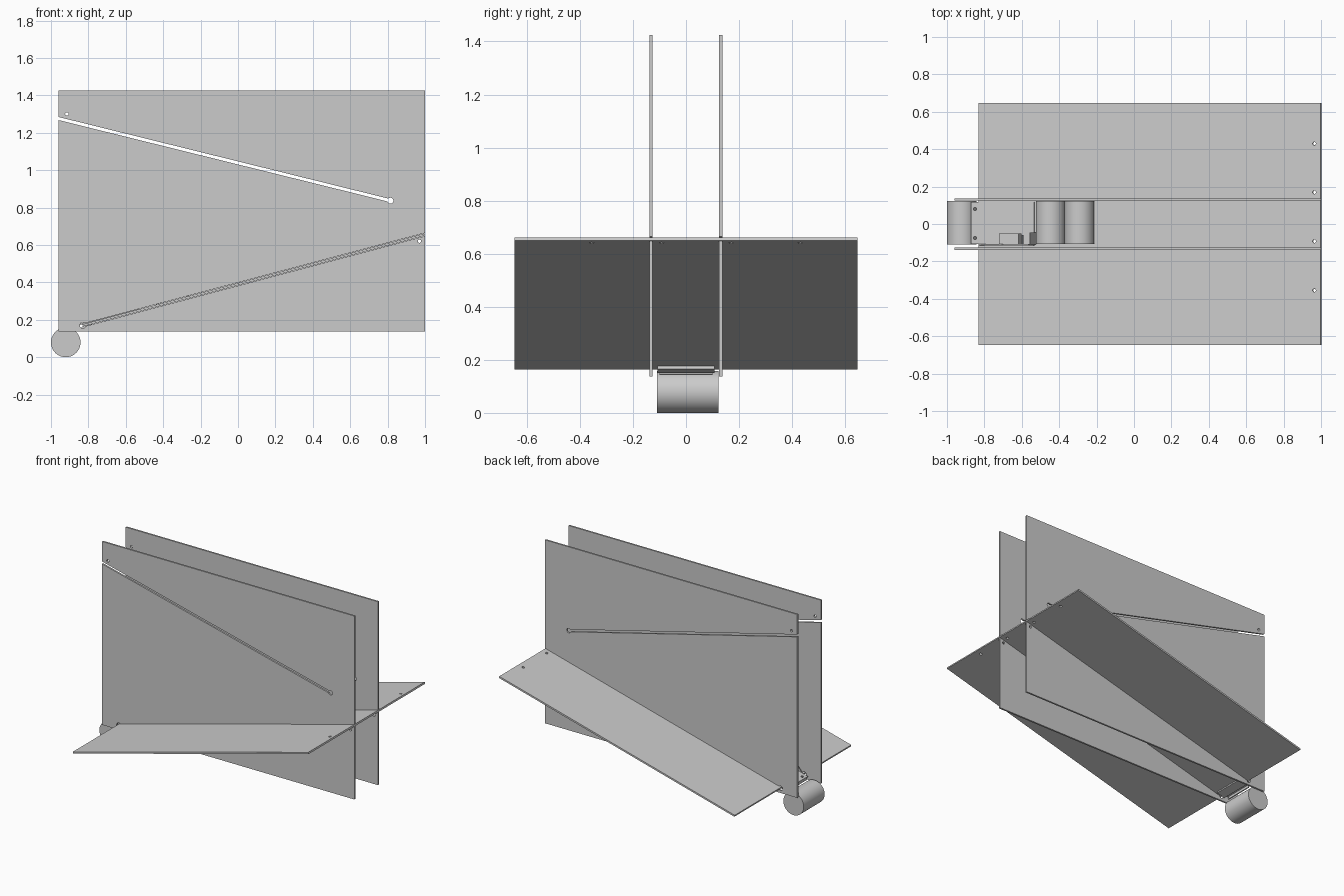
import bpy
from math import asin, atan2, cos, sin, pi, hypot
from mathutils import Matrix, Vector

cube = bpy.data.objects.get("Cube")
if cube:
    bpy.data.objects.remove(cube, do_unlink=True)

grey = bpy.data.materials.new("light grey")
grey.use_nodes = True
GREY = (0.6, 0.6, 0.6, 1)
grey.diffuse_color = GREY
grey.node_tree.nodes["Principled BSDF"].inputs["Base Color"].default_value = GREY

# Frame of the sloping ramp: x along the slope, z normal to it
LOW, HIGH = Vector((-0.83, 0, 0.17)), Vector((1.0, 0, 0.656))
SLOPE = atan2(HIGH.z - LOW.z, HIGH.x - LOW.x)
LENGTH = (HIGH - LOW).length
RAMP = Matrix.Translation(LOW) @ Matrix.Rotation(-SLOPE, 4, 'Y')
UPRIGHT = Matrix.Rotation(pi / 2, 4, 'X')
THICK = 0.012


def circle(x, y, r, n=16):
    return [(x + r * cos(2 * pi * i / n), y + r * sin(2 * pi * i / n)) for i in range(n)]


def rect(x0, x1, y0, y1):
    return [(x0, y0), (x1, y0), (x1, y1), (x0, y1)]


def sheet(name, loops, thick, matrix):
    """Flat sheet from an outline and hole loops, centred on its own plane."""
    curve = bpy.data.curves.new(name, 'CURVE')
    curve.dimensions = '2D'
    curve.fill_mode = 'BOTH'
    curve.extrude = thick / 2
    for loop in loops:
        spline = curve.splines.new('POLY')
        spline.points.add(len(loop) - 1)
        for point, (x, y) in zip(spline.points, loop):
            point.co = (x, y, 0, 1)
        spline.use_cyclic_u = True
    temp = bpy.data.objects.new(name + "_outline", curve)
    bpy.context.collection.objects.link(temp)
    mesh = bpy.data.meshes.new_from_object(
        temp.evaluated_get(bpy.context.evaluated_depsgraph_get()))
    bpy.data.objects.remove(temp, do_unlink=True)
    mesh.materials.clear()
    mesh.materials.append(grey)
    for poly in mesh.polygons:
        poly.use_smooth = False
    obj = bpy.data.objects.new(name, mesh)
    obj.matrix_world = matrix
    bpy.context.collection.objects.link(obj)
    return obj


def box(name, x, y, z):
    """Box in the ramp frame, given as min and max on each axis."""
    mid = Matrix.Translation((0, 0, (z[0] + z[1]) / 2))
    return sheet(name, [rect(*x, *y)], z[1] - z[0], RAMP @ mid)


def slot(mouth, end, half=0.008, bulb=0.016, n=14):
    """Outline of a slot entered from a vertical edge, with a round relief."""
    dx, dz = end[0] - mouth[0], end[1] - mouth[1]
    size, heading = hypot(dx, dz), atan2(dz, dx)
    rise = half * size / dx
    sweep = pi - asin(half / bulb)
    arc = [heading + sweep * (1 - 2 * i / n) for i in range(n + 1)]
    return ([(mouth[0], mouth[1] + rise)]
            + [(end[0] + bulb * cos(a), end[1] + bulb * sin(a)) for a in arc]
            + [(mouth[0], mouth[1] - rise)])


def roller(name, location):
    bpy.ops.mesh.primitive_cylinder_add(vertices=64, radius=0.079, depth=0.232,
                                        location=location, rotation=(pi / 2, 0, 0))
    obj = bpy.context.object
    obj.name = name
    obj.data.materials.append(grey)
    bpy.ops.object.shade_smooth_by_angle()


# Two slotted side walls
wall = ([(-0.96, 0.137), (1.0, 0.137)]
        + slot((HIGH.x, HIGH.z), (LOW.x, LOW.z))
        + [(1.0, 1.425), (-0.96, 1.425)]
        + slot((-0.96, 1.276), (0.815, 0.837)))
wall_holes = [circle(-0.915, 1.3, 0.009), circle(0.97, 0.62, 0.009)]
for name, y in (("front_wall", -0.132), ("back_wall", 0.131)):
    sheet(name, [wall] + wall_holes, THICK, Matrix.Translation((0, y, 0)) @ UPRIGHT)

# Sloping ramp through both walls
ramp_holes = [circle(LENGTH - 0.036, y, 0.009) for y in (0.43, 0.17, -0.092, -0.355)]
sheet("ramp", [rect(0, LENGTH, -0.646, 0.647)] + ramp_holes, THICK, RAMP)

# Rollers: one at the foot, two resting on the ramp
roller("foot_roller", (-0.921, 0.006, 0.079))
for i, along in enumerate((0.42, 0.58)):
    roller(f"ramp_roller_{i + 1}", RAMP @ Vector((along, 0.008, 0.086)))

# Bracket at the low end: base with screw holes, lip and side cheek
base_holes = [circle(-0.018, y, 0.009) for y in (-0.075, 0.08)]
sheet("bracket_base", [rect(-0.04, 0.31, -0.108, 0.118)] + base_holes, 0.006,
      RAMP @ Matrix.Translation((0, 0, 0.009)))
box("bracket_lip", (-0.04, -0.034), (-0.1, 0.1), (-0.016, 0.008))
box("bracket_clamp", (-0.01, 0.05), (-0.108, 0.108), (-0.018, -0.006))
sheet("bracket_cheek", [[(0, 0.006), (0.31, 0.006), (0.31, 0.13), (0.17, 0.13)]], 0.006,
      RAMP @ Matrix.Translation((0, -0.111, 0)) @ UPRIGHT)

# Small switch with its lever and pins
box("switch_body", (0.14, 0.25), (-0.108, -0.05), (0.05, 0.11))
box("switch_lever", (0.315, 0.321), (-0.11, -0.045), (0.012, 0.13))
for i in range(3):
    along = 0.225 + 0.017 * i
    box(f"switch_pin_{i + 1}", (along, along + 0.008), (-0.116, -0.06), (0.07, 0.09))
